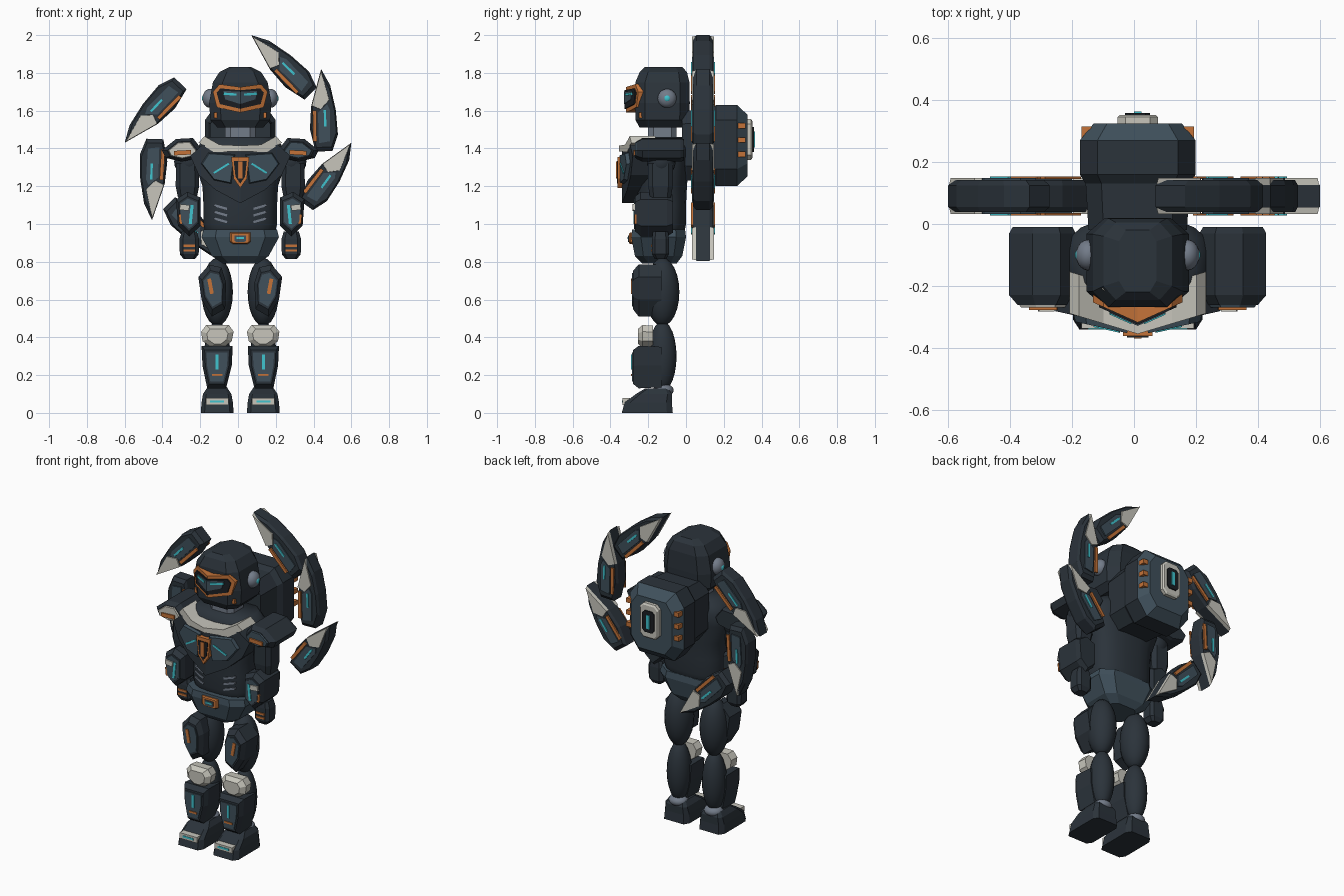
import bpy
import bmesh
import math
from mathutils import Vector

default_cube = bpy.data.objects.get("Cube")
if default_cube:
    bpy.data.objects.remove(default_cube, do_unlink=True)

CENTRE_X = 0.012
SIDES = (("left", 1), ("right", -1))


def make_material(name, red, green, blue):
    material = bpy.data.materials.new(name)
    material.use_nodes = True
    colour = (red, green, blue, 1)
    material.diffuse_color = colour
    material.node_tree.nodes["Principled BSDF"].inputs["Base Color"].default_value = colour
    return material


NAVY = make_material("dark navy", 0.024, 0.033, 0.043)
SLATE = make_material("slate blue", 0.05, 0.08, 0.105)
BLACK = make_material("near black", 0.011, 0.013, 0.016)
WHITE = make_material("bone white", 0.57, 0.56, 0.5)
ORANGE = make_material("burnt orange", 0.55, 0.17, 0.04)
CYAN = make_material("bright cyan", 0.05, 0.55, 0.62)
GREY = make_material("steel grey", 0.17, 0.2, 0.25)


def finish(name, bm, materials, smooth=False):
    bmesh.ops.recalc_face_normals(bm, faces=bm.faces)
    mesh = bpy.data.meshes.new(name)
    bm.to_mesh(mesh)
    bm.free()
    for material in materials:
        mesh.materials.append(material)
    for face in mesh.polygons:
        face.use_smooth = smooth
    part = bpy.data.objects.new(name, mesh)
    bpy.context.collection.objects.link(part)
    return part


def skin(name, loops, materials, smooth=False):
    """Join closed loops of equal length and cap both ends."""
    bm = bmesh.new()
    rings = [[bm.verts.new(point) for point in loop] for loop in loops]
    count = len(rings[0])
    for low, high in zip(rings, rings[1:]):
        for i in range(count):
            j = (i + 1) % count
            bm.faces.new((low[i], low[j], high[j], high[i]))
    bm.faces.new(rings[0])
    bm.faces.new(rings[-1])
    return finish(name, bm, materials, smooth)


def shell(name, outline, rings, material, side=1, bend=0):
    """Front outline (x, z) swept along y; each ring is (y, scale)."""
    mid_x = sum(x for x, z in outline) / len(outline)
    mid_z = sum(z for x, z in outline) / len(outline)
    loops = []
    for y, scale in rings:
        loop = []
        for x, z in outline:
            px = mid_x + (x - mid_x) * scale
            pz = mid_z + (z - mid_z) * scale
            loop.append((CENTRE_X + side * px, y + bend * abs(px), pz))
        loops.append(loop)
    return skin(name, loops, [material])


def plate(name, outline, y, material, side=1, bend=0, thick=0.009):
    return shell(name, outline, ((y + thick, 1), (y, 1)), material, side, bend)


def shrink(outline, factor):
    mid_x = sum(x for x, z in outline) / len(outline)
    mid_z = sum(z for x, z in outline) / len(outline)
    return [(mid_x + (x - mid_x) * factor, mid_z + (z - mid_z) * factor) for x, z in outline]


def bar(name, start, end, width, y, material, side=1, bend=0, thick=0.009):
    a, b = Vector(start), Vector(end)
    along = (b - a).normalized()
    across = Vector((-along.y, along.x)) * width / 2
    corners = [a + across, b + across, b - across, a - across]
    return plate(name, [tuple(c) for c in corners], y, material, side, bend, thick)


def stack(name, rings, material, x=0, count=8, power=0.5, smooth=False):
    """Rounded box sections stacked up z; each ring is (z, y, half x, half y)."""
    loops = []
    for z, y, half_x, half_y in rings:
        loop = []
        for i in range(count):
            angle = math.tau * (i + 0.5) / count
            c, s = math.cos(angle), math.sin(angle)
            top = math.cos(math.pi / count) ** power
            loop.append((CENTRE_X + x + half_x * math.copysign(abs(c) ** power, c) / top,
                         y + half_y * math.copysign(abs(s) ** power, s) / top, z))
        loops.append(loop)
    return skin(name, loops, [material], smooth)


def ball(name, x, y, z, radii, material):
    bm = bmesh.new()
    bmesh.ops.create_uvsphere(bm, u_segments=20, v_segments=12, radius=1)
    bmesh.ops.scale(bm, vec=radii, verts=bm.verts)
    bmesh.ops.translate(bm, vec=(CENTRE_X + x, y, z), verts=bm.verts)
    return finish(name, bm, [material], True)


# Torso, pelvis and neck
stack("torso", ((0.9, -0.13, 0.17, 0.11), (1.0, -0.13, 0.195, 0.13), (1.1, -0.13, 0.195, 0.13),
                (1.2, -0.13, 0.2, 0.135), (1.32, -0.125, 0.24, 0.14), (1.4, -0.12, 0.235, 0.14),
                (1.46, -0.12, 0.18, 0.12)), NAVY, count=20, power=0.75, smooth=True)
stack("pelvis", ((0.79, -0.14, 0.09, 0.09), (0.83, -0.145, 0.15, 0.125),
                 (0.93, -0.145, 0.205, 0.145), (0.97, -0.145, 0.195, 0.14)), SLATE)
stack("neck", ((1.42, -0.125, 0.08, 0.075), (1.53, -0.125, 0.08, 0.075)), GREY)
buckle = [(-0.055, 0.955), (0.055, 0.955), (0.055, 0.905), (0.04, 0.895), (-0.04, 0.895), (-0.055, 0.905)]
shell("buckle", buckle, ((-0.27, 1), (-0.295, 1), (-0.302, 0.85)), ORANGE)
plate("buckle_panel", shrink(buckle, 0.55), -0.306, SLATE)
bar("buckle_light", (-0.02, 0.925), (0.02, 0.925), 0.01, -0.309, CYAN)

# Chest armour, collar and emblem
chest = [(0, 1.4), (0.2, 1.42), (0.265, 1.36), (0.22, 1.26), (0.13, 1.18), (0, 1.11)]
chest_panel = [(0.025, 1.37), (0.17, 1.38), (0.21, 1.32), (0.14, 1.23), (0.045, 1.21)]
collar = [(0, 1.415), (0.11, 1.42), (0.19, 1.465), (0.22, 1.43), (0.14, 1.38), (0, 1.385)]
for label, side in SIDES:
    shell(label + "_chest", chest, ((-0.2, 1), (-0.34, 1)), NAVY, side, 0.22)
    shell(label + "_chest_panel", chest_panel, ((-0.33, 1), (-0.36, 0.9)), SLATE, side, 0.22)
    bar(label + "_chest_light", (0.06, 1.32), (0.14, 1.27), 0.01, -0.364, CYAN, side, 0.22)
    shell(label + "_collar", collar, ((-0.22, 1), (-0.355, 1)), WHITE, side, 0.3)
    for i in range(3):
        z = 1.1 - 0.035 * i
        bar(f"{label}_vent_{i}", (0.07, z - 0.02), (0.14, z), 0.012, -0.277, GREY, side, 0.22, 0.04)
emblem = [(-0.048, 1.355), (0.048, 1.355), (0.035, 1.24), (0, 1.19), (-0.035, 1.24)]
shell("emblem", emblem, ((-0.32, 1), (-0.362, 1)), ORANGE)
plate("emblem_inset", shrink(emblem, 0.72), -0.366, BLACK)
bar("emblem_core", (0, 1.33), (0, 1.24), 0.024, -0.37, ORANGE)

# Helmet with visor and ear discs
stack("helmet", ((1.51, -0.125, 0.12, 0.12), (1.55, -0.125, 0.158, 0.142), (1.64, -0.125, 0.165, 0.145),
                 (1.75, -0.125, 0.145, 0.143), (1.805, -0.12, 0.11, 0.125), (1.83, -0.12, 0.06, 0.1)), NAVY)
visor = [(0, 1.725), (0.11, 1.74), (0.145, 1.7), (0.125, 1.62), (0.07, 1.605), (0, 1.59)]
glass = [(0, 1.708), (0.105, 1.718), (0.125, 1.695), (0.108, 1.635), (0.065, 1.625), (0, 1.61)]
for label, side in SIDES:
    shell(label + "_visor_rim", visor, ((-0.24, 1), (-0.318, 1)), ORANGE, side, 0.45)
    plate(label + "_visor_glass", glass, -0.325, BLACK, side, 0.45)
    plate(label + "_visor_panel", [(0, 1.7), (0.09, 1.705), (0.08, 1.66), (0, 1.635)],
          -0.329, SLATE, side, 0.45)
    bar(label + "_visor_light", (0.02, 1.685), (0.09, 1.69), 0.012, -0.333, CYAN, side, 0.45)
    ball(label + "_ear", side * 0.16, -0.1, 1.665, (0.04, 0.05, 0.05), GREY)
    ball(label + "_ear_light", side * 0.192, -0.1, 1.665, (0.011, 0.018, 0.018), CYAN)
    bar(label + "_cheek_mark", (0.115, 1.575), (0.14, 1.575), 0.03, -0.25, ORANGE, side, 0, 0.05)
crest = plate("crest_plate", [(-0.12, 0.0), (-0.08, 0.04), (0.0, 0.01), (0.0, -0.02), (-0.06, -0.035)],
              0, WHITE, thick=0.02)
crest.rotation_euler = (math.radians(-72), math.radians(-14), 0)
crest.location = (0, -0.21, 1.82)

# Arms
pauldron = [(0.2, 1.39), (0.25, 1.455), (0.34, 1.45), (0.415, 1.39), (0.395, 1.35), (0.31, 1.33), (0.22, 1.35)]
forearm = [(0.21, 1.14), (0.28, 1.17), (0.34, 1.13), (0.33, 0.99), (0.27, 0.935), (0.21, 0.99)]
for label, side in SIDES:
    shell(label + "_pauldron", pauldron, ((-0.01, 0.9), (-0.03, 1), (-0.23, 1), (-0.262, 0.75)), NAVY, side)
    face_colour = WHITE if side < 0 else SLATE
    shell(label + "_pauldron_face", shrink(pauldron, 0.82), ((-0.24, 1), (-0.27, 0.8)), face_colour, side)
    bar(label + "_pauldron_mark", (0.26, 1.38), (0.35, 1.375), 0.024, -0.278, ORANGE, side)
    ball(label + "_shoulder", side * 0.27, -0.13, 1.33, (0.08, 0.075, 0.08), NAVY)
    stack(label + "_upper_arm", ((1.14, -0.135, 0.05, 0.055), (1.2, -0.135, 0.062, 0.065),
                                 (1.32, -0.135, 0.06, 0.065)), NAVY, side * 0.28)
    shell(label + "_forearm", forearm, ((-0.07, 0.85), (-0.1, 1), (-0.24, 1), (-0.27, 0.78)), NAVY, side)
    plate(label + "_forearm_panel", shrink(forearm, 0.68), -0.275, SLATE, side)
    bar(label + "_forearm_light", (0.255, 1.1), (0.265, 1.0), 0.016, -0.279, CYAN, side)
    bar(label + "_wrist_guard", (0.27, 1.085), (0.32, 1.09), 0.03, -0.283, WHITE, side, 0, 0.02)
    bar(label + "_forearm_mark", (0.32, 1.05), (0.315, 1.0), 0.014, -0.272, ORANGE, side)
    stack(label + "_hand", ((0.815, -0.135, 0.03, 0.03), (0.84, -0.135, 0.05, 0.045),
                            (0.92, -0.135, 0.052, 0.045), (0.96, -0.135, 0.04, 0.04)), NAVY, side * 0.27)
    for z in (0.86, 0.885):
        bar(f"{label}_knuckle_{z}", (0.24, z), (0.3, z), 0.012, -0.186, ORANGE, side)

# Legs
thigh_guard = [(0.1, 0.77), (0.165, 0.785), (0.222, 0.72), (0.205, 0.6), (0.15, 0.51), (0.08, 0.55), (0.075, 0.69)]
knee = [(0.035, 0.43), (0.06, 0.465), (0.18, 0.465), (0.207, 0.43), (0.2, 0.38), (0.15, 0.345),
        (0.09, 0.345), (0.045, 0.38)]
shin_guard = [(0.04, 0.355), (0.205, 0.355), (0.2, 0.25), (0.175, 0.13), (0.075, 0.13), (0.045, 0.25)]
for label, side in SIDES:
    x = side * 0.122
    ball(label + "_thigh", x, -0.125, 0.64, (0.083, 0.09, 0.18), NAVY)
    shell(label + "_thigh_guard", thigh_guard, ((-0.13, 1), (-0.25, 1), (-0.28, 0.75)), NAVY, side)
    plate(label + "_thigh_panel", shrink(thigh_guard, 0.65), -0.286, SLATE, side)
    bar(label + "_thigh_mark", (0.165, 0.71), (0.15, 0.63), 0.02, -0.291, ORANGE, side)
    ball(label + "_calf", x, -0.125, 0.3, (0.07, 0.075, 0.185), NAVY)
    shell(label + "_knee", knee, ((-0.175, 0.95), (-0.23, 1), (-0.255, 0.65)), WHITE, side)
    shell(label + "_shin_guard", shin_guard, ((-0.13, 0.95), (-0.25, 1), (-0.28, 0.8)), NAVY, side)
    plate(label + "_shin_panel", shrink(shin_guard, 0.68), -0.286, SLATE, side)
    bar(label + "_shin_light", (0.122, 0.31), (0.122, 0.23), 0.016, -0.29, CYAN, side)
    bar(label + "_shin_mark", (0.095, 0.2), (0.15, 0.2), 0.012, -0.29, ORANGE, side)
    ball(label + "_ankle", x, -0.12, 0.12, (0.058, 0.055, 0.035), GREY)
    stack(label + "_foot", ((0, -0.205, 0.087, 0.135), (0.055, -0.2, 0.083, 0.125),
                            (0.1, -0.17, 0.075, 0.095), (0.13, -0.155, 0.055, 0.06)),
          NAVY, x, power=0.3)
    bar(label + "_toe_guard", (0.062, 0.06), (0.182, 0.06), 0.035, -0.337, WHITE, side, 0, 0.04)
    bar(label + "_toe_light", (0.085, 0.06), (0.16, 0.06), 0.012, -0.34, CYAN, side)

# Backpack
pack = [(-0.13, 1.63), (0.13, 1.63), (0.187, 1.55), (0.187, 1.29), (0.12, 1.2),
        (-0.12, 1.2), (-0.187, 1.29), (-0.187, 1.55)]
backpack = shell("backpack", pack, ((-0.02, 0.85), (0.13, 0.9), (0.16, 1), (0.27, 1), (0.325, 0.76)), NAVY)
backpack.data.materials.append(SLATE)
for face in backpack.data.polygons:
    face.material_index = int(face.center.y > 0.28)
frame = [(-0.04, 1.555), (0.04, 1.555), (0.065, 1.53), (0.065, 1.365), (0.04, 1.34),
         (-0.04, 1.34), (-0.065, 1.365), (-0.065, 1.53)]
shell("pack_frame", frame, ((0.31, 1), (0.345, 1), (0.352, 0.9)), WHITE)
plate("pack_inset", shrink(frame, 0.62), 0.35, BLACK)
bar("pack_light", (0, 1.49), (0, 1.405), 0.024, 0.355, CYAN)
for label, side in SIDES:
    for i in range(3):
        z = 1.52 - 0.075 * i
        bar(f"{label}_pack_pip_{i}", (0.15, z), (0.182, z), 0.028, 0.275, ORANGE, side, 0, 0.04)

# Ring of six blades: base and tip of each, with u along and v outward
blades = (((0.385, 1.69), (0.07, 2.0)), ((0.455, 1.385), (0.44, 1.82)), ((0.36, 1.1), (0.6, 1.43)),
          ((-0.305, 1.745), (-0.6, 1.43)), ((-0.44, 1.45), (-0.455, 1.02)), ((-0.365, 1.11), (-0.05, 0.805)))
blade_outline = [(0, -0.045), (0, 0.045), (0.2, 0.077), (0.5, 0.07), (0.8, 0.045), (1, 0), (0.55, -0.06), (0.27, -0.07)]
blade_tip = [(1, 0), (0.62, 0.04), (0.5, -0.01), (0.55, -0.06)]
blade_panel = [(0.1, -0.025), (0.12, 0.035), (0.5, 0.04), (0.57, 0.025), (0.47, -0.025)]
for number, (base, tip) in enumerate(blades):
    base, tip = Vector(base), Vector(tip)
    along = tip - base
    outward = Vector((along.y, -along.x)).normalized()

    def place(points):
        spots = [base + along * u + outward * v for u, v in points]
        return [(p.x - CENTRE_X, p.y) for p in spots]

    name = f"blade_{number}"
    shell(name, place(blade_outline), ((0.038, 0.88), (0.055, 1), (0.125, 1), (0.142, 0.88)), NAVY)
    for facing, flip in (("front", -1), ("back", 1)):
        y = 0.09 + flip * 0.05
        shell(f"{name}_{facing}_tip", place(blade_tip), ((y - flip * 0.025, 1), (y + flip * 0.008, 0.92)), WHITE)
        plate(f"{name}_{facing}_panel", place(blade_panel), y + flip * 0.004 - 0.004, SLATE)
        strips = (("mark", (0.12, -0.046), (0.5, -0.042), 0.02, ORANGE),
                  ("light", (0.3, 0.012), (0.5, 0.012), 0.012, CYAN))
        for kind, start, end, width, material in strips:
            a, b = place((start, end))
            bar(f"{name}_{facing}_{kind}", a, b, width, y + flip * 0.009 - 0.004, material)
